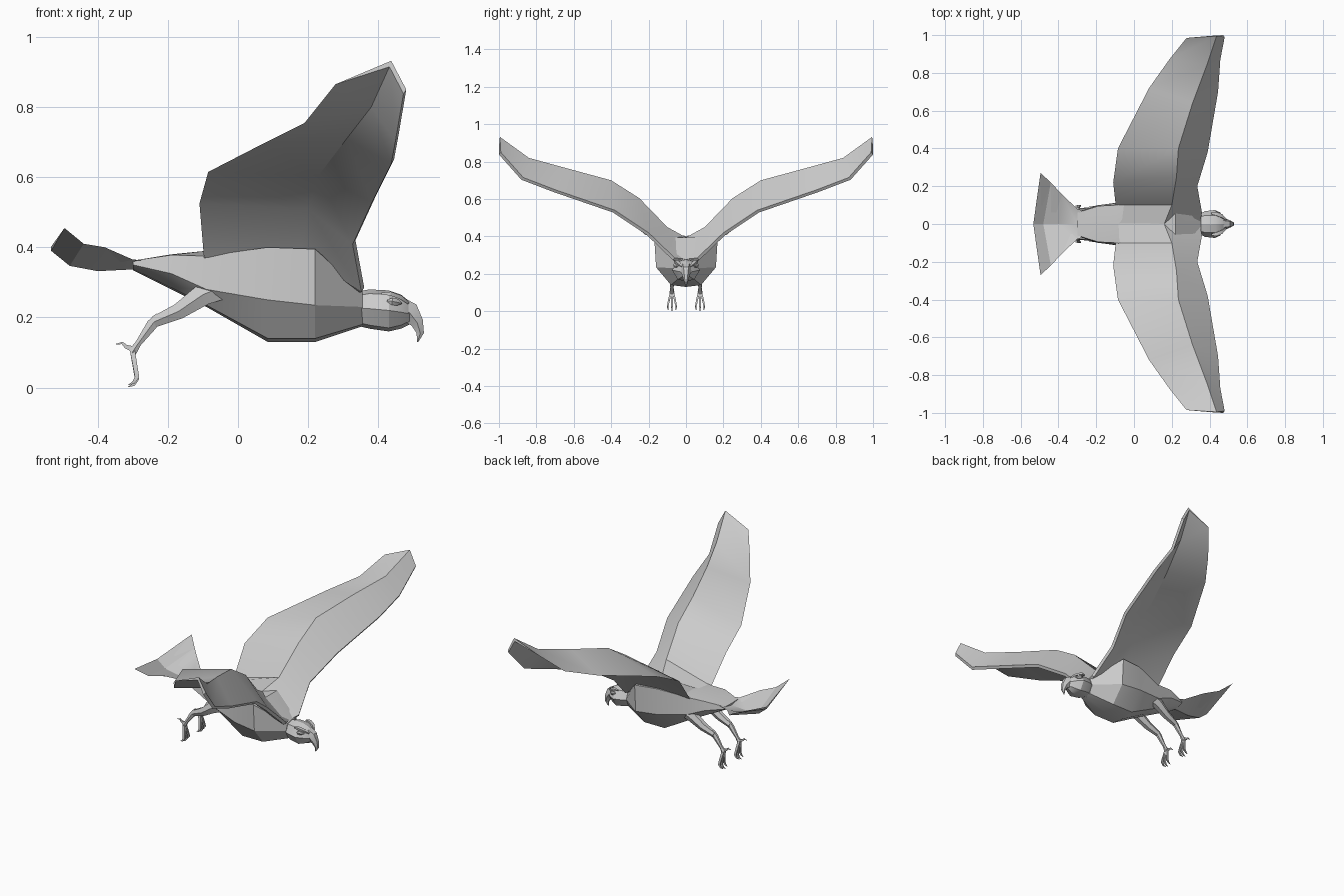
import bpy
import bmesh
import math
from mathutils import Vector

if "Cube" in bpy.data.objects:
    bpy.data.objects.remove(bpy.data.objects["Cube"], do_unlink=True)


def make_material(name, color):
    material = bpy.data.materials.new(name)
    material.use_nodes = True
    material.diffuse_color = color
    shader = next(n for n in material.node_tree.nodes if n.type == "BSDF_PRINCIPLED")
    shader.inputs["Base Color"].default_value = color
    return material


GREY = make_material("plain grey", (0.6, 0.6, 0.6, 1))


def loft(name, rings):
    """Skin a row of equal rings, close both ends and shade by angle."""
    bm = bmesh.new()
    rows = [[bm.verts.new(point) for point in ring] for ring in rings]
    count = len(rows[0])
    for near, far in zip(rows, rows[1:]):
        for i in range(count):
            j = (i + 1) % count
            bm.faces.new((near[i], near[j], far[j], far[i]))
    bm.faces.new(rows[0])
    bm.faces.new(rows[-1])
    bmesh.ops.remove_doubles(bm, verts=bm.verts, dist=0.0005)
    bmesh.ops.recalc_face_normals(bm, faces=bm.faces)
    mesh = bpy.data.meshes.new(name)
    bm.to_mesh(mesh)
    bm.free()
    mesh.materials.append(GREY)
    obj = bpy.data.objects.new(name, mesh)
    bpy.context.collection.objects.link(obj)
    bpy.ops.object.select_all(action="DESELECT")
    obj.select_set(True)
    bpy.context.view_layer.objects.active = obj
    bpy.ops.object.shade_smooth_by_angle(angle=math.radians(28))
    return obj


def symmetric(half):
    """Complete a half ring whose first and last points lie on the centre plane."""
    return half + [(x, -y, z) for x, y, z in reversed(half[1:-1])]


def flip(rings, side):
    return [[(x, y * side, z) for x, y, z in ring] for ring in rings]


def tube(path, sides=6):
    """Rings around a path of (x, y, z, radius along the bend, radius in y)."""
    points = [Vector(p[:3]) for p in path]
    rings = []
    for i, step in enumerate(path):
        along = points[min(i + 1, len(path) - 1)] - points[max(i - 1, 0)]
        across = Vector((along.z, 0, -along.x)).normalized()
        ring = []
        for k in range(sides):
            angle = math.tau * (k + 0.5) / sides
            offset = across * step[3] * math.cos(angle)
            offset.y += step[4] * math.sin(angle)
            ring.append(points[i] + offset)
        rings.append(ring)
    return rings


# Body: x, back z, shoulder y z, flank y z, belly y z, keel z
body = [
    (-.30, .36, .06, .362, .065, .35, .03, .338, .335),
    (-.19, .38, .095, .378, .10, .325, .05, .285, .28),
    (-.09, .39, .10, .375, .11, .28, .06, .235, .23),
    (.085, .395, .15, .40, .155, .25, .08, .14, .13),
    (.22, .395, .17, .395, .16, .235, .08, .14, .13),
    (.355, .28, .04, .27, .055, .23, .035, .18, .175),
]
loft("body", [symmetric([(x, 0, a), (x, b, c), (x, d, e), (x, f, g), (x, 0, h)])
              for x, a, b, c, d, e, f, g, h in body])

# Tail fan: centre x z, then edge x y z
tail = [
    (-.24, .35, -.24, .06, .36),
    (-.30, .337, -.30, .08, .365),
    (-.40, .332, -.38, .155, .40),
    (-.48, .347, -.44, .22, .41),
    (-.533, .39, -.495, .27, .455),
]
loft("tail", [symmetric([(cx, 0, cz + .012), (x, y, z), (cx, 0, cz)])
              for cx, cz, x, y, z in tail])

# Head: x, crown z, brow half width, cheek half width, cheek z, chin z
head = [
    (.345, .275, .035, .05, .225, .175),
    (.375, .28, .045, .068, .225, .168),
    (.43, .277, .045, .074, .22, .16),
    (.465, .265, .036, .05, .215, .168),
    (.49, .245, .018, .025, .21, .18),
]
loft("head", [symmetric([(x, 0, top), (x, brow, top - .012), (x, cheek, mid),
                         (x, cheek * .6, low + .01), (x, 0, low)])
              for x, top, brow, cheek, mid, low in head])

# Hooked beak
loft("beak", tube([
    (.462, 0, .225, .038, .036),
    (.49, 0, .213, .035, .027),
    (.511, 0, .185, .021, .018),
    (.52, 0, .155, .012, .01),
    (.512, 0, .13, .002, .002),
]))

# Wings: trailing edge, top ridge, leading edge, underside crease
wing = [
    ((-.09, 0, .388), (.16, 0, .395), (.35, .01, .28), (.16, .02, .36)),
    ((-.097, .10, .37), (.20, .10, .45), (.36, .06, .285), (.18, .14, .385)),
    ((-.11, .22, .525), (.225, .25, .605), (.335, .20, .42), (.20, .25, .51)),
    ((-.085, .40, .615), (.235, .40, .70), (.39, .38, .54), (.23, .40, .605)),
    ((.08, .72, .70), (.31, .64, .765), (.445, .70, .65), (.31, .66, .71)),
    ((.19, .875, .755), (.385, .84, .82), (.457, .87, .715), (.38, .86, .80)),
    ((.278, .985, .865), (.437, .995, .932), (.48, .99, .85), (.432, .998, .915)),
]


def wing_ring(trail, ridge, lead, under):
    lower_lead = (lead[0] - .008, lead[1] + .01, lead[2] - .012)
    return [trail, ridge, lead, lower_lead, under]


wing_rings = [wing_ring(*station) for station in wing]

# Leg paths: x, y, z, radius along the bend, radius in y
thigh = [(-.05, .085, .285, .04, .025), (-.10, .085, .265, .036, .027),
         (-.17, .08, .217, .026, .022), (-.24, .075, .187, .018, .016)]
shank = [(-.225, .075, .205, .012, .012), (-.245, .075, .18, .018, .013),
         (-.285, .075, .125, .010, .009), (-.302, .075, .10, .014, .013)]
back_toe = [(-.295, .075, .108, .012, .008), (-.32, .075, .117, .008, .006),
            (-.33, .075, .127, .005, .005), (-.348, .075, .124, .001, .001)]

for side, label in ((1, "left"), (-1, "right")):
    loft(label + "_wing", flip(wing_rings, side))
    loft(label + "_thigh", flip(tube(thigh), side))
    loft(label + "_shank", flip(tube(shank), side))
    loft(label + "_back_toe", flip(tube(back_toe, 4), side))

    # Three hanging front toes with curled claws
    for number, spread in enumerate((-1, 0, 1)):
        reach = .006 * (1 - abs(spread))
        toe = [(-.302, .075 + .004 * spread, .11, .010, .007),
               (-.293, .075 + .016 * spread, .06 - reach, .009, .007),
               (-.288, .075 + .022 * spread, .03 - reach, .009, .006),
               (-.298, .075 + .022 * spread, .014 - reach, .006, .004),
               (-.313, .075 + .019 * spread, .008 - reach, .001, .001)]
        loft(f"{label}_front_toe_{number + 1}", flip(tube(toe, 4), side))

    # Eye and the brow ridge shading it
    eye = [(.425, .058, .248, .003, .003), (.44, .059, .246, .012, .009),
           (.455, .053, .243, .011, .009), (.468, .044, .24, .002, .002)]
    brow = [(.41, .056, .268, .004, .006), (.435, .054, .268, .008, .014),
            (.465, .042, .257, .008, .014), (.487, .024, .24, .004, .005)]
    loft(label + "_eye", flip(tube(eye), side))
    loft(label + "_brow", flip(tube(brow, 4), side))
